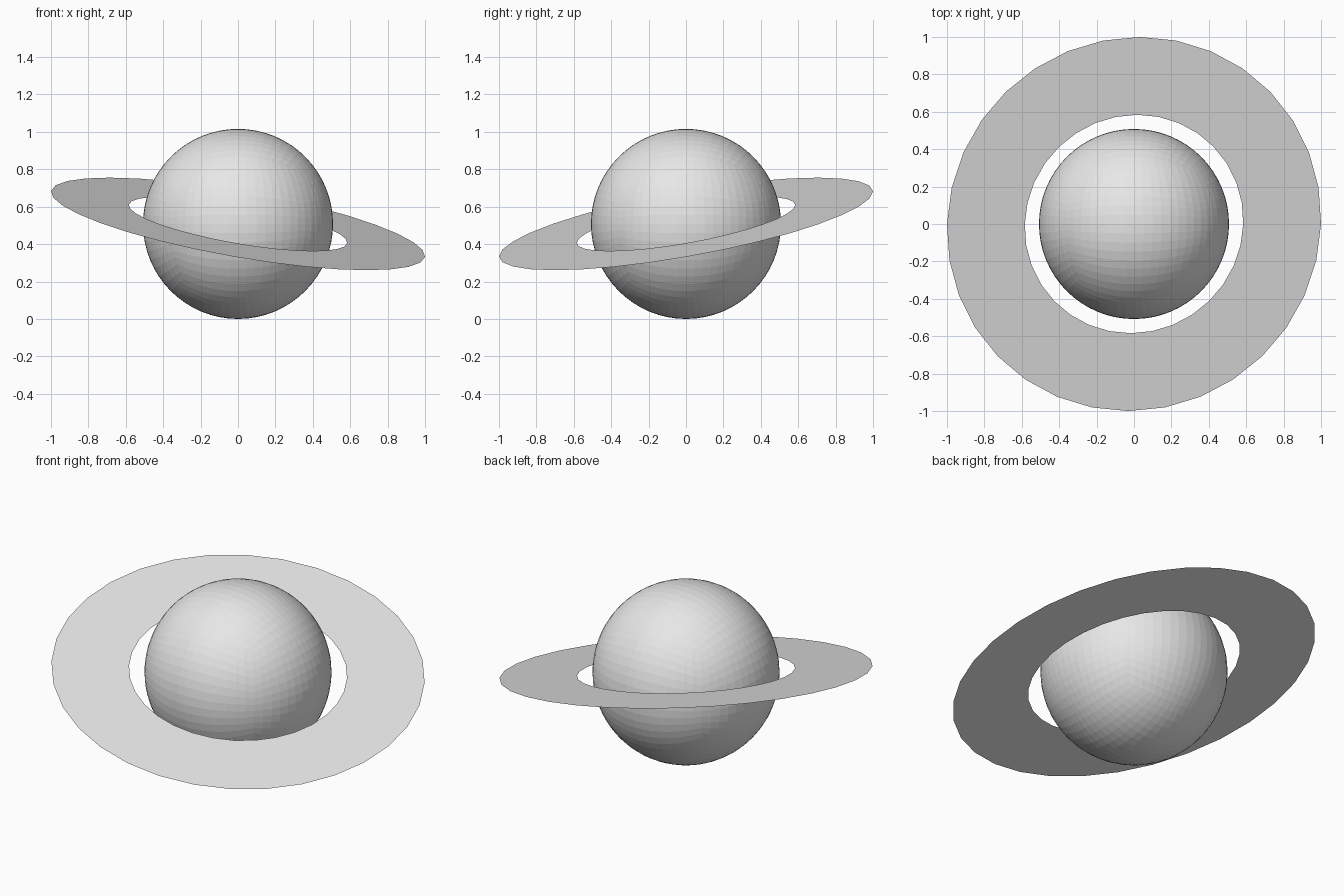
import bpy, bmesh
from math import tan, pi, radians
from mathutils import Vector

RADIUS = 0.508
CENTRE = Vector((0, 0, RADIUS))

cube = bpy.data.objects.get("Cube")
if cube:
    bpy.data.objects.remove(cube, do_unlink=True)

# One plain grey for everything
grey = bpy.data.materials.new("plain_grey")
grey.use_nodes = True
colour = (0.8, 0.8, 0.8, 1)
grey.diffuse_color = colour
grey.node_tree.nodes["Principled BSDF"].inputs["Base Color"].default_value = colour


def add_object(name, bm):
    mesh = bpy.data.meshes.new(name)
    bm.to_mesh(mesh)
    bm.free()
    mesh.materials.append(grey)
    obj = bpy.data.objects.new(name, mesh)
    obj.location = CENTRE
    bpy.context.collection.objects.link(obj)
    return obj


# Globe: an evenly divided cube pushed out to a sphere
bm = bmesh.new()
bmesh.ops.create_cube(bm, size=2)
bmesh.ops.subdivide_edges(bm, edges=bm.edges[:], cuts=15, use_grid_fill=True)
for v in bm.verts:
    v.co = Vector([tan(c * pi / 4) for c in v.co]).normalized() * RADIUS
bmesh.ops.recalc_face_normals(bm, faces=bm.faces[:])
add_object("planet_globe", bm)

# Ring: a flat band between two circles, tilted about both level axes
bm = bmesh.new()
for radius in (0.593, 1.0154):
    bmesh.ops.create_circle(bm, segments=32, radius=radius)
bmesh.ops.bridge_loops(bm, edges=bm.edges[:])
bmesh.ops.recalc_face_normals(bm, faces=bm.faces[:])
if sum(f.normal.z for f in bm.faces) < 0:
    bmesh.ops.reverse_faces(bm, faces=bm.faces[:])
ring = add_object("planet_ring", bm)
ring.rotation_euler = (radians(10), radians(10), 0)
